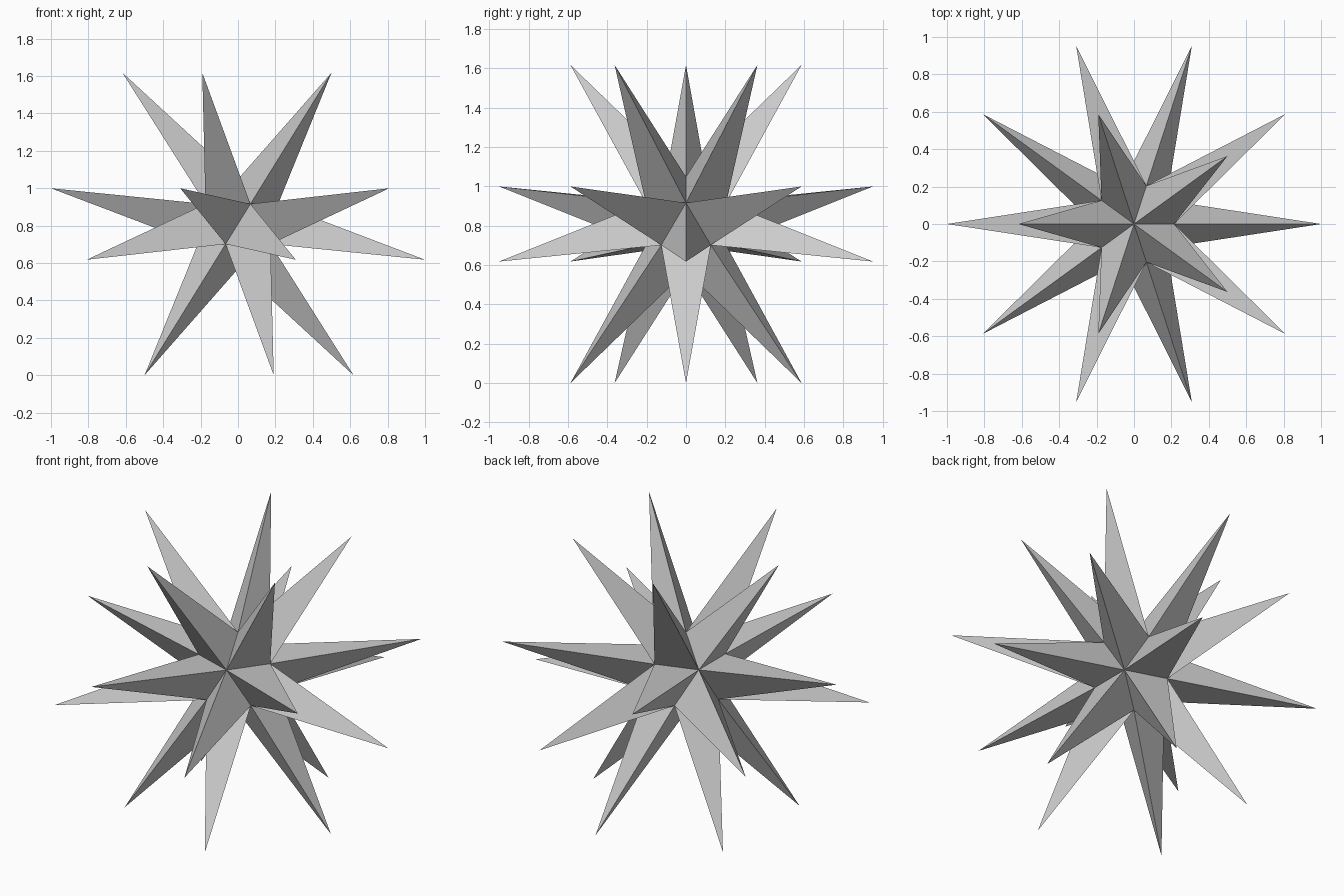
import bpy, bmesh
from mathutils import Vector

if "Cube" in bpy.data.objects:
    bpy.data.objects.remove(bpy.data.objects["Cube"])

CORE_RADIUS = 0.24    # sunken corners between spikes
TIP_RADIUS = 1.018    # spike tips
CENTRE_Z = 0.809

# Icosahedron core, with a triangular spike raised from each of its 20 faces
bm = bmesh.new()
bmesh.ops.create_icosphere(bm, subdivisions=1, radius=CORE_RADIUS)
poked = bmesh.ops.poke(bm, faces=bm.faces[:])
for tip in poked["verts"]:
    tip.co = tip.co.normalized() * TIP_RADIUS

# Stand the star on the ground
bmesh.ops.translate(bm, verts=bm.verts[:], vec=Vector((0, 0, CENTRE_Z)))
bmesh.ops.recalc_face_normals(bm, faces=bm.faces[:])

mesh = bpy.data.meshes.new("spiked_star")
bm.to_mesh(mesh)
bm.free()
star = bpy.data.objects.new("spiked_star", mesh)
bpy.context.collection.objects.link(star)
